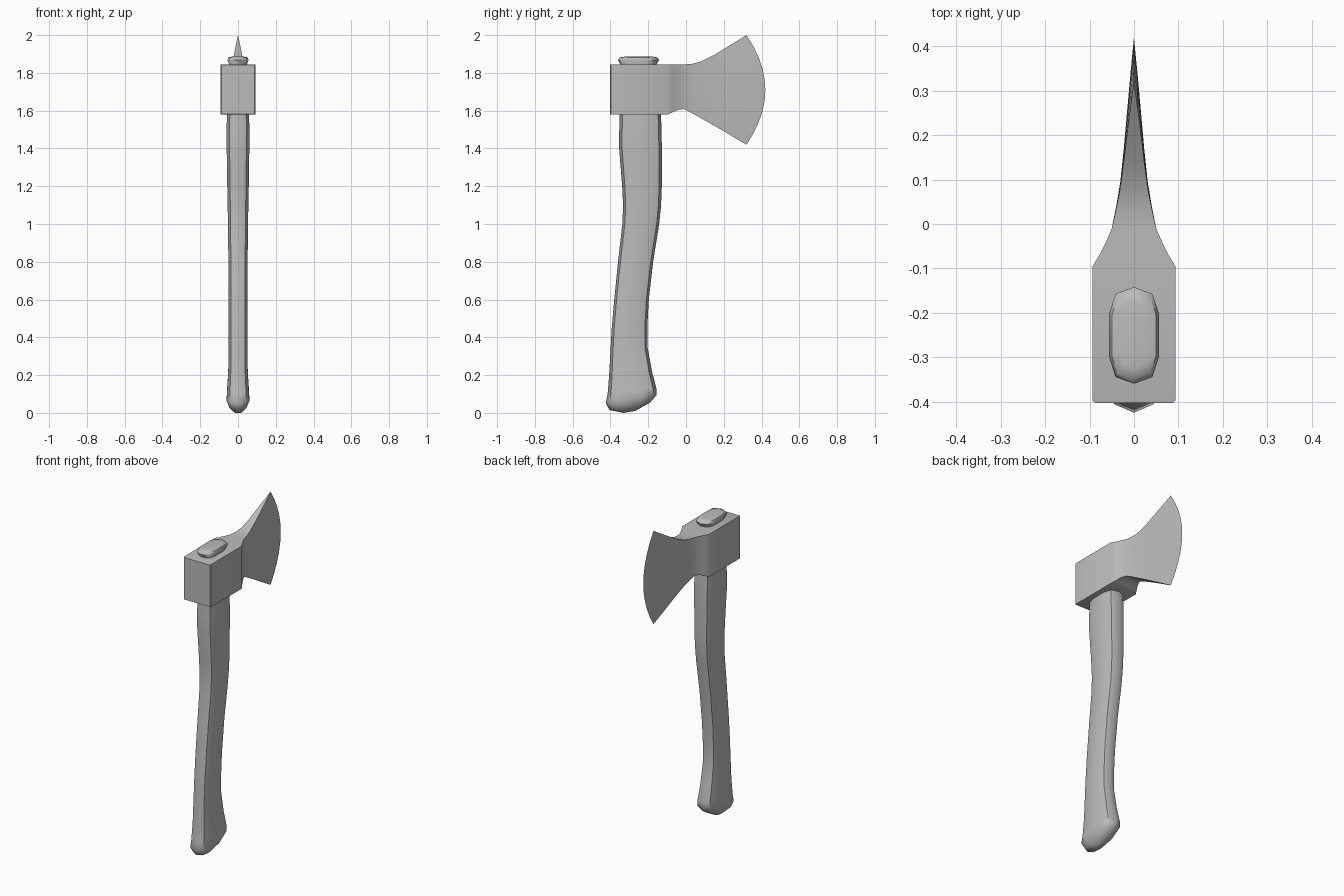
import bpy, bmesh, math

if "Cube" in bpy.data.objects:
    bpy.data.objects.remove(bpy.data.objects["Cube"], do_unlink=True)

grey = bpy.data.materials.new("plain grey")
grey.use_nodes = True
GREY = (0.5, 0.5, 0.5, 1)
grey.diffuse_color = GREY
grey.node_tree.nodes["Principled BSDF"].inputs["Base Color"].default_value = GREY


def loft(name, rings, angle):
    """Skin a list of closed rings, cap both ends and smooth the result."""
    bm = bmesh.new()
    loops = [[bm.verts.new(p) for p in ring] for ring in rings]
    n = len(loops[0])
    for a, b in zip(loops, loops[1:]):
        for i in range(n):
            j = (i + 1) % n
            bm.faces.new((a[i], a[j], b[j], b[i]))
    bm.faces.new(loops[0])
    bm.faces.new(loops[-1])
    bmesh.ops.remove_doubles(bm, verts=bm.verts, dist=0.0005)
    bmesh.ops.recalc_face_normals(bm, faces=bm.faces)
    mesh = bpy.data.meshes.new(name)
    bm.to_mesh(mesh)
    bm.free()
    mesh.materials.append(grey)
    obj = bpy.data.objects.new(name, mesh)
    bpy.context.collection.objects.link(obj)
    bpy.ops.object.select_all(action='DESELECT')
    obj.select_set(True)
    bpy.context.view_layer.objects.active = obj
    bpy.ops.object.shade_smooth_by_angle(angle=math.radians(angle))
    return obj


# Ten-sided oval cross-section: (width factor, depth factor)
half = [(0, 1), (.74, .86), (1, .45), (1, -.45), (.74, -.86), (0, -1)]
oval = half + [(-x, y) for x, y in half[-2:0:-1]]


def handle_ring(z_back, z_front, y_back, y_front, hw):
    mid, depth = (y_back + y_front) / 2, (y_front - y_back) / 2
    zm, dz = (z_back + z_front) / 2, (z_front - z_back) / 2
    return [(hw * x, mid + depth * y, zm + dz * y) for x, y in oval]


# Handle: curved grip, flared slanted butt, tip poking out of the head
handle_rows = [
    (.0, .01, -.33, -.27, .02),
    (.015, .055, -.405, -.19, .045),
    (.05, .095, -.425, -.155, .06),
    (.1, .13, -.415, -.157, .058),
    (.2, .22, -.407, -.18, .052),
    (.33, .35, -.4, -.204, .049),
    (.45, .45, -.393, -.205, .049),
    (.6, .6, -.38, -.197, .05),
    (.8, .8, -.36, -.174, .051),
    (1, 1, -.337, -.142, .053),
    (1.1, 1.1, -.333, -.132, .055),
    (1.2, 1.2, -.338, -.128, .057),
    (1.4, 1.4, -.354, -.128, .06),
    (1.48, 1.48, -.354, -.129, .061),
    (1.6, 1.6, -.35, -.133, .058),
    (1.84, 1.84, -.345, -.16, .045),
    (1.868, 1.868, -.36, -.142, .056),
    (1.882, 1.882, -.35, -.152, .05),
    (1.886, 1.886, -.325, -.175, .032),
]
loft("handle", [handle_ring(*r) for r in handle_rows], 50)


# Head: rings run from the square poll through the neck to the cutting edge
ROWS = 10


def head_ring(y, bulge, z_low, z_high, hw):
    side = []
    for k in range(ROWS + 1):
        s = k / ROWS
        side.append((hw, y + bulge * 4 * s * (1 - s), z_low + (z_high - z_low) * s))
    return side + [(-x, a, z) for x, a, z in reversed(side)]


head_rows = [
    (-.403, 0, 1.582, 1.843, .088),
    (-.398, 0, 1.58, 1.845, .093),
    (-.095, 0, 1.58, 1.845, .093),
    (-.07, 0, 1.592, 1.845, .078),
    (-.04, 0, 1.606, 1.845, .063),
    (-.01, 0, 1.608, 1.845, .05),
    (.03, .005, 1.588, 1.847, .041),
    (.08, .014, 1.56, 1.86, .031),
    (.14, .03, 1.526, 1.89, .023),
    (.2, .049, 1.491, 1.926, .016),
    (.26, .073, 1.455, 1.963, .0085),
    (.32, .1, 1.42, 2.0, .0002),
]
loft("axe_head", [head_ring(*r) for r in head_rows], 40)
